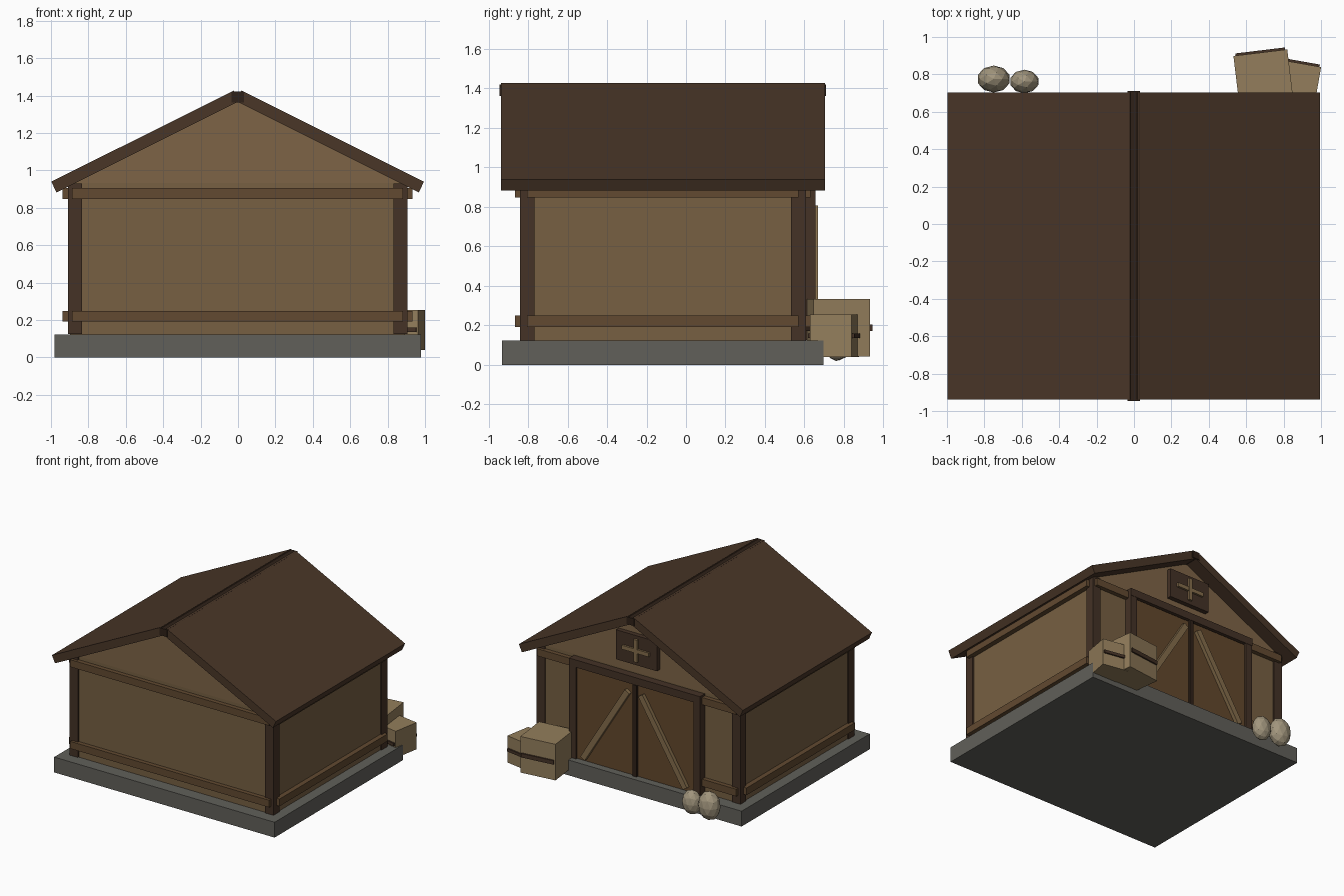
import bpy, bmesh, math
from mathutils import Matrix

if "Cube" in bpy.data.objects:
    bpy.data.objects.remove(bpy.data.objects["Cube"])

CX = -0.002  # barn centre line


def material(name, hexcode):
    lin = [(int(hexcode[i:i + 2], 16) / 255) ** 2.2 for i in (0, 2, 4)]
    m = bpy.data.materials.new(name)
    m.diffuse_color = (*lin, 1)
    m.use_nodes = True
    m.node_tree.nodes["Principled BSDF"].inputs["Base Color"].default_value = m.diffuse_color
    return m


STONE = material("stone", "61605a")
WALL = material("wall_boards", "766044")
GABLE = material("gable_boards", "7d6448")
POST = material("dark_timber", "46352a")
RAIL = material("rail_timber", "624b34")
ROOF = material("roof_brown", "4b392c")
RIDGE = material("ridge_dark", "32261e")
DOOR = material("door_boards", "634930")
BRACE = material("pale_timber", "836c4c")
CRATE = material("crate_wood", "927d5c")
SACK = material("sack_cloth", "a0947c")


def finish(name, bm, mat):
    bmesh.ops.recalc_face_normals(bm, faces=bm.faces)
    me = bpy.data.meshes.new(name)
    bm.to_mesh(me)
    bm.free()
    me.materials.append(mat)
    ob = bpy.data.objects.new(name, me)
    bpy.context.collection.objects.link(ob)
    return ob


def box(name, centre, size, mat, rot=(0, 0, 0)):
    bm = bmesh.new()
    bmesh.ops.create_cube(bm, size=1, matrix=Matrix.Diagonal((*size, 1)))
    ob = finish(name, bm, mat)
    ob.location, ob.rotation_euler = centre, rot
    return ob


def span(name, x, y, z, mat):
    """Box from min/max ranges, x measured from the barn centre line."""
    c = [(a + b) / 2 for a, b in (x, y, z)]
    c[0] += CX
    return box(name, c, [b - a for a, b in (x, y, z)], mat)


def prism(name, profile, y0, y1, mat):
    """Extrude an (x, z) profile along y."""
    bm = bmesh.new()
    f = bm.faces.new([bm.verts.new((x + CX, y0, z)) for x, z in profile])
    ext = bmesh.ops.extrude_face_region(bm, geom=[f])
    verts = [v for v in ext["geom"] if isinstance(v, bmesh.types.BMVert)]
    bmesh.ops.translate(bm, vec=(0, y1 - y0, 0), verts=verts)
    return finish(name, bm, mat)


# foundation and walls
span("foundation", (-0.98, 0.98), (-0.932, 0.696), (0, 0.123), STONE)
span("walls", (-0.895, 0.895), (-0.83, 0.595), (0.12, 0.932), WALL)
for label, y0, y1 in (("front", -0.83, -0.78), ("back", 0.545, 0.595)):
    prism(label + "_gable", [(-0.87, 0.932), (0.87, 0.932), (0, 1.367)], y0, y1, GABLE)

# corner posts
for sx in (-1, 1):
    for label, y in (("front", -0.805), ("back", 0.57)):
        box(label + "_post", (CX + sx * 0.87, y, 0.527), (0.074, 0.074, 0.805), POST)

# horizontal rails on all sides
for label, z in (("lower", 0.22), ("upper", 0.877)):
    for y in (-0.835, 0.6):
        box(label + "_rail", (CX, y, z), (1.77, 0.06, 0.058), RAIL)
    for sx in (-1, 1):
        box(label + "_side_rail", (CX + sx * 0.905, -0.118, z), (0.06, 1.375, 0.058), RAIL)

# roof slabs crossing at the peak, with a ridge cap set into them
for sx, label in ((-1, "left"), (1, "right")):
    pts = [(0.02, 1.427), (0.996, 0.94), (0.969, 0.882), (-0.007, 1.37)]
    prism(label + "_roof", [(sx * x, z) for x, z in pts], -0.938, 0.703, ROOF)
span("ridge_cap", (-0.033, 0.033), (-0.945, 0.71), (1.363, 1.421), RIDGE)

# double door with frame and braces
for sx in (-1, 1):
    box("door_jamb", (CX + sx * 0.552, 0.615, 0.495), (0.06, 0.08, 0.74), POST)
    box("door_leaf", (CX + sx * 0.262, 0.615, 0.49), (0.52, 0.05, 0.73), DOOR)
    box("door_brace", (CX + sx * 0.257, 0.652, 0.473), (0.045, 0.035, 0.755), BRACE,
        (0, -sx * math.atan2(0.4, 0.65), 0))
span("door_header", (-0.582, 0.582), (0.575, 0.657), (0.862, 0.922), POST)
span("door_centre_strip", (-0.018, 0.018), (0.6, 0.657), (0.125, 0.86), RIDGE)

# gable plaque with crossed slats
span("plaque", (-0.182, 0.182), (0.58, 0.632), (1.01, 1.247), POST)
span("plaque_slat_flat", (-0.12, 0.12), (0.625, 0.648), (1.113, 1.145), BRACE)
span("plaque_slat_upright", (-0.016, 0.016), (0.625, 0.65), (1.04, 1.22), BRACE)

# crates, each with a dark band showing front and back
for name, c, s, angle in (("large_crate", (0.693, 0.772, 0.188), 0.29, 6.9),
                          ("small_crate", (0.876, 0.752, 0.147), 0.215, -10)):
    rot = (0, 0, math.radians(angle))
    box(name, c, (s, s, s), CRATE, rot)
    box(name + "_band", c, (s * 0.92, s + 0.024, s * 0.11), POST, rot)

# sacks beside the door
for c, r in (((-0.75, 0.775, 0.137), (0.089, 0.072, 0.115)),
             ((-0.586, 0.762, 0.117), (0.078, 0.063, 0.098))):
    bm = bmesh.new()
    bmesh.ops.create_icosphere(bm, subdivisions=2, radius=1, matrix=Matrix.Diagonal((*r, 1)))
    finish("sack", bm, SACK).location = c
